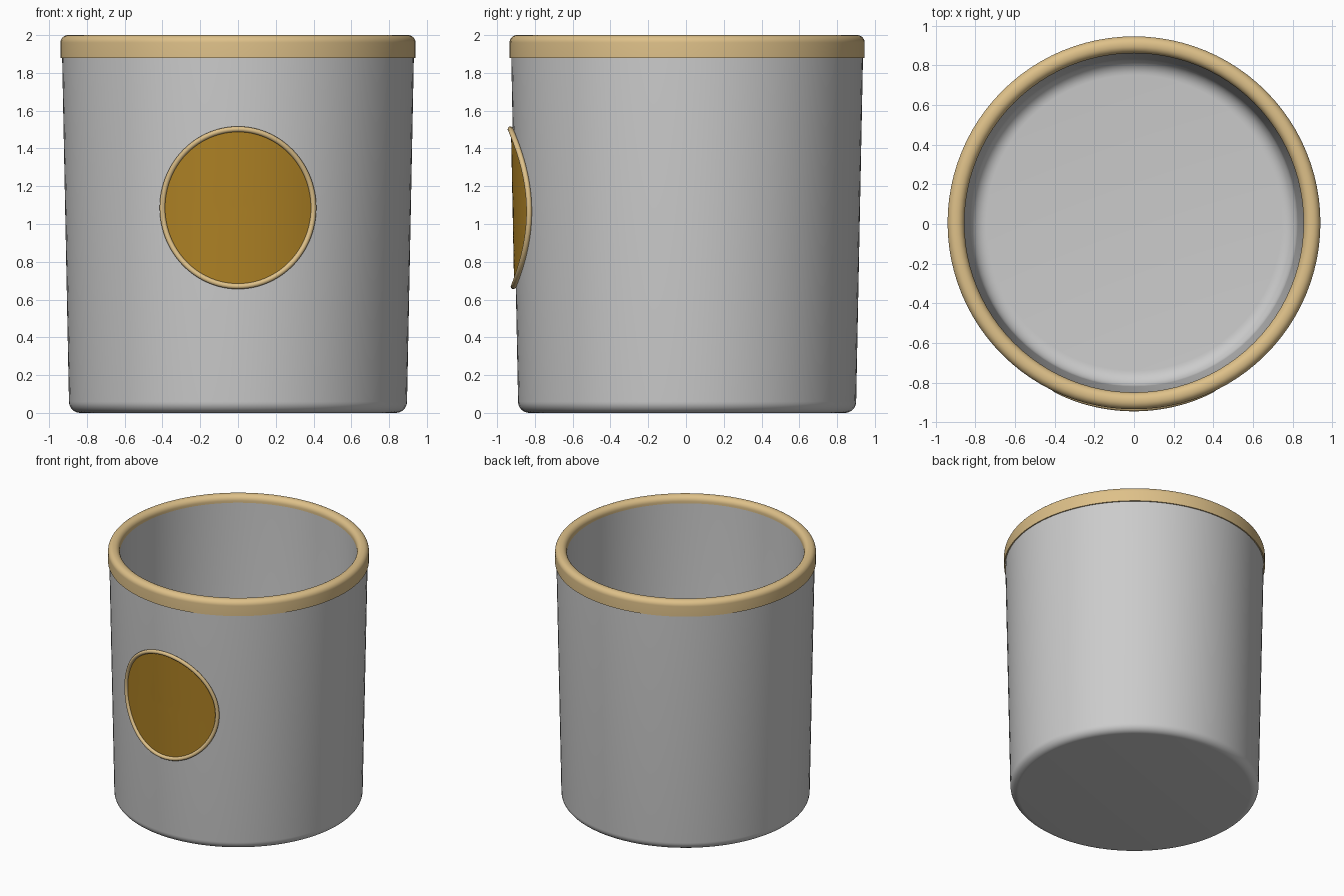
import bpy
import bmesh
from math import cos, sin, sqrt, pi, radians
from mathutils import Vector

default = bpy.data.objects.get("Cube")
if default:
    bpy.data.objects.remove(default, do_unlink=True)

CENTRE_Y = 0.006
SEGMENTS = 96


def material(name, rgb):
    mat = bpy.data.materials.new(name)
    mat.use_nodes = True
    colour = (*rgb, 1)
    mat.diffuse_color = colour
    shader = next(n for n in mat.node_tree.nodes if n.type == "BSDF_PRINCIPLED")
    shader.inputs["Base Color"].default_value = colour
    shader.inputs["Roughness"].default_value = 0.6
    return mat


grey = material("cup grey", (0.6, 0.6, 0.6))
tan = material("tan trim", (0.73, 0.53, 0.25))
bronze = material("dark gold", (0.42, 0.22, 0.018))


def arc(cx, cz, radius, start, end, steps=8):
    """Points of a rounded corner, angles in degrees."""
    angles = [radians(start + (end - start) * i / steps) for i in range(steps + 1)]
    return [(cx + radius * cos(a), cz + radius * sin(a)) for a in angles]


def add_mesh(name, bm, mat):
    mesh = bpy.data.meshes.new(name)
    bm.to_mesh(mesh)
    bm.free()
    mesh.materials.append(mat)
    obj = bpy.data.objects.new(name, mesh)
    bpy.context.collection.objects.link(obj)
    bpy.ops.object.select_all(action="DESELECT")
    obj.select_set(True)
    bpy.context.view_layer.objects.active = obj
    bpy.ops.object.shade_smooth_by_angle(angle=radians(40))
    return obj


def lathe(name, profile, mat, closed=False):
    """Turn a (radius, height) profile about the upright axis."""
    bm = bmesh.new()
    verts = [bm.verts.new((r, CENTRE_Y, z)) for r, z in profile]
    pairs = list(zip(verts, verts[1:]))
    if closed:
        pairs.append((verts[-1], verts[0]))
    edges = [bm.edges.new(p) for p in pairs]
    bmesh.ops.spin(bm, geom=verts + edges, cent=(0, CENTRE_Y, 0), axis=(0, 0, 1),
                   angle=2 * pi, steps=SEGMENTS, use_duplicate=False)
    bmesh.ops.remove_doubles(bm, verts=bm.verts, dist=0.0001)
    bmesh.ops.recalc_face_normals(bm, faces=bm.faces)
    return add_mesh(name, bm, mat)


# Cup: tapered wall, rounded foot and rounded inner floor
cup_profile = [(0, 0)]
cup_profile += arc(0.835, 0.06, 0.06, -90, 0)
cup_profile += [(0.931, 1.88), (0.931, 1.95), (0.856, 1.95)]
cup_profile += arc(0.745, 0.15, 0.08, 0, -90)
cup_profile += [(0, 0.07)]
lathe("cup_body", cup_profile, grey)

# Rim: rounded band capping the wall
rim_profile = [(0.90, 1.88), (0.94, 1.88)]
rim_profile += arc(0.90, 1.96, 0.04, 0, 90)
rim_profile += arc(0.895, 1.96, 0.04, 90, 180)
rim_profile += [(0.855, 1.945), (0.90, 1.945)]
lathe("rim_band", rim_profile, tan, closed=True)


# Badge: oval wrapped over the front of the tapered wall
def on_wall(x, z, lift):
    radius = 0.895 + (z - 0.06) * 0.036 / 1.82 + lift
    return Vector((x, CENTRE_Y - sqrt(radius * radius - x * x), z))


def oval_point(t, scale, lift):
    return on_wall(0.4 * scale * cos(t), 1.086 + 0.416 * scale * sin(t), lift)


turns = [2 * pi * i / SEGMENTS for i in range(SEGMENTS)]

bm = bmesh.new()
hub = bm.verts.new(oval_point(0, 0, 0.009))
previous = None
RINGS = 8
for ring in range(1, RINGS + 1):
    loop = [bm.verts.new(oval_point(t, ring / RINGS, 0.009)) for t in turns]
    for i in range(SEGMENTS):
        j = (i + 1) % SEGMENTS
        if previous:
            bm.faces.new((previous[i], loop[i], loop[j], previous[j]))
        else:
            bm.faces.new((hub, loop[i], loop[j]))
    previous = loop
bm.normal_update()
if sum(f.normal.y for f in bm.faces) > 0:
    bmesh.ops.reverse_faces(bm, faces=bm.faces)
add_mesh("badge_plate", bm, bronze)

# Badge border: round tube following the oval
curve = bpy.data.curves.new("badge_border", "CURVE")
curve.dimensions = "3D"
curve.bevel_depth = 0.015
curve.bevel_resolution = 3
spline = curve.splines.new("POLY")
spline.points.add(SEGMENTS - 1)
for point, t in zip(spline.points, turns):
    point.co = (*oval_point(t, 1, 0.012), 1)
spline.use_cyclic_u = True
spline.use_smooth = True
curve.materials.append(tan)
border = bpy.data.objects.new("badge_border", curve)
bpy.context.collection.objects.link(border)
